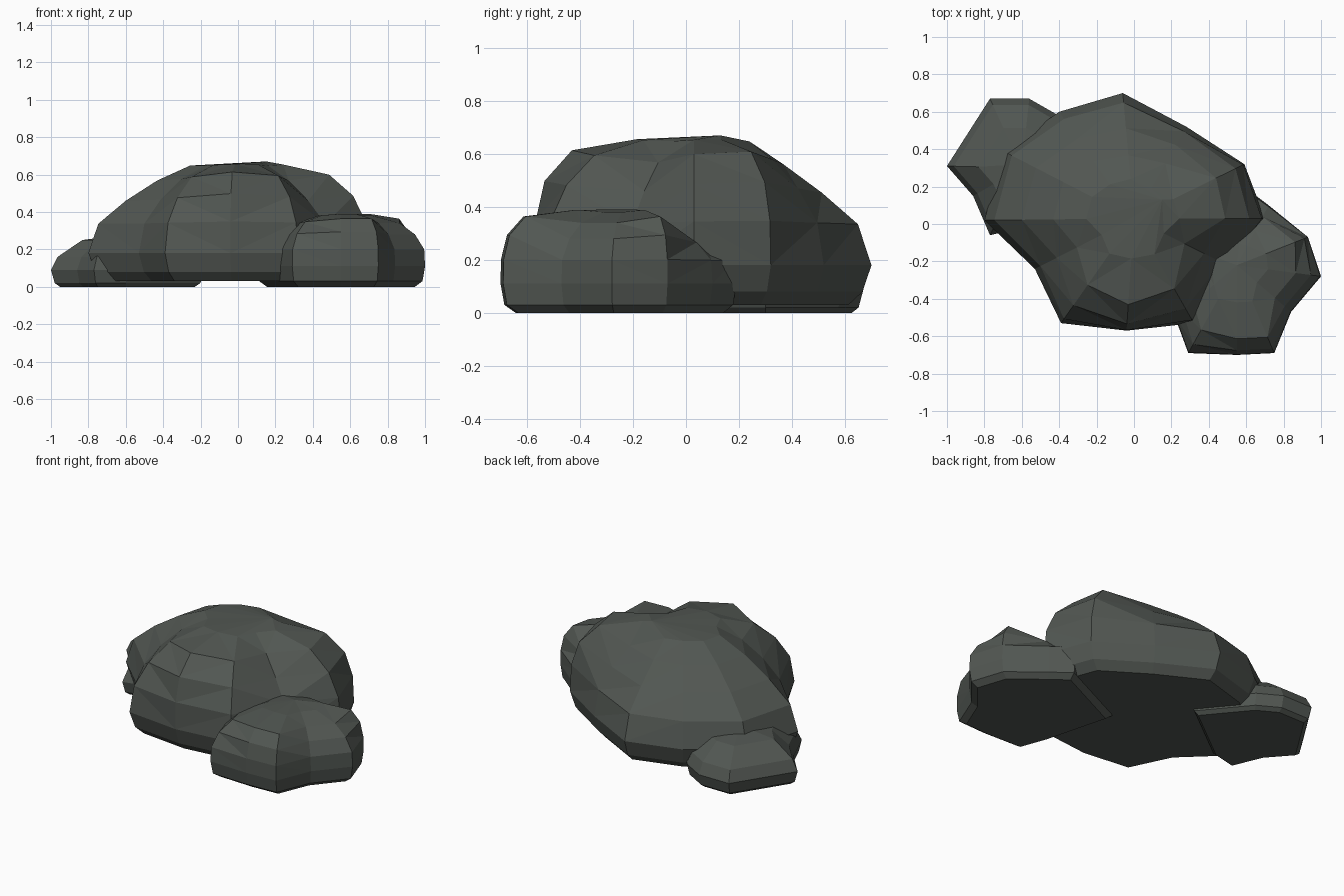
import bpy
import bmesh

cube = bpy.data.objects.get("Cube")
if cube:
    bpy.data.objects.remove(cube, do_unlink=True)

# Single dark stone colour
STONE_COLOUR = (0.083, 0.094, 0.084, 1)
stone = bpy.data.materials.new("dark stone")
stone.use_nodes = True
stone.diffuse_color = STONE_COLOUR
shader = stone.node_tree.nodes["Principled BSDF"]
shader.inputs["Base Color"].default_value = STONE_COLOUR
shader.inputs["Roughness"].default_value = 0.9


def ring_of_points(bm, outline, centre, height, scale, is_crown):
    """Shrink the outline about the centre; bulging corners stay wide and high."""
    ring = []
    for x, y, bulge in outline:
        swell = bulge * (scale - 0.3) * (1 - scale) if is_crown else 0
        reach = scale + swell
        ring.append(bm.verts.new((
            centre[0] + (x - centre[0]) * reach,
            centre[1] + (y - centre[1]) * reach,
            height + swell * 0.2)))
    return ring


def build_rock(name, outline, centre, foot, crown, peak):
    """Loft a faceted rock from its outline; layers are (height, scale)."""
    bm = bmesh.new()
    rings = []
    for height, scale in foot:
        rings.append(ring_of_points(bm, outline, centre, height, scale, False))
    for height, scale in crown:
        rings.append(ring_of_points(bm, outline, centre, height, scale, True))

    # Sides, flat underside and faceted top
    count = len(outline)
    bm.faces.new(rings[0])
    for lower, upper in zip(rings, rings[1:]):
        for i in range(count):
            j = (i + 1) % count
            bm.faces.new((lower[i], lower[j], upper[j], upper[i]))
    top = bm.verts.new(peak)
    for i in range(count):
        bm.faces.new((rings[-1][i], rings[-1][(i + 1) % count], top))

    bmesh.ops.recalc_face_normals(bm, faces=bm.faces[:])
    bmesh.ops.triangulate(bm, faces=bm.faces[:], quad_method='SHORT_EDGE')
    mesh = bpy.data.meshes.new(name)
    bm.to_mesh(mesh)
    bm.free()
    mesh.materials.append(stone)
    rock = bpy.data.objects.new(name, mesh)
    bpy.context.collection.objects.link(rock)
    return rock


# Large central boulder: steep front and left, long slopes at the back and right
build_rock(
    "main_boulder",
    outline=[(-0.06, 0.7, -0.8), (0.28, 0.52, 0), (0.59, 0.32, 1.2),
             (0.7, 0.03, 0.8), (0.5, -0.22, -0.5), (0.32, -0.53, 0.6),
             (-0.04, -0.57, 1.4), (-0.39, -0.53, 0.3), (-0.53, -0.24, -0.2),
             (-0.8, 0.02, -0.5), (-0.7, 0.39, -0.5), (-0.4, 0.6, -0.5)],
    centre=(0, 0.03),
    foot=[(0.03, 0.87), (0.08, 0.95), (0.18, 1)],
    crown=[(0.34, 0.95), (0.47, 0.8), (0.58, 0.6), (0.65, 0.33)],
    peak=(0.15, 0.13, 0.67))

# Medium rock at the front left corner, its tail tucked under the boulder
build_rock(
    "front_rock",
    outline=[(0.1, -0.05, -1.2), (0.22, -0.5, 0), (0.29, -0.69, 0.3),
             (0.55, -0.7, 1), (0.75, -0.69, 1), (0.84, -0.47, 0),
             (1, -0.28, 0), (0.93, -0.07, 1), (0.72, 0.1, -1),
             (0.6, 0.19, -2)],
    centre=(0.55, -0.22),
    foot=[(0, 0.88), (0.03, 0.97), (0.11, 1)],
    crown=[(0.2, 0.99), (0.28, 0.88), (0.34, 0.7), (0.38, 0.37)],
    peak=(0.55, -0.22, 0.39))

# Low rock at the back right corner, mostly under the boulder
build_rock(
    "back_rock",
    outline=[(-1, 0.31, 0), (-0.86, 0.15, 0), (-0.77, -0.06, 0),
             (-0.6, -0.02, 0), (-0.18, 0.3, -1), (-0.42, 0.59, 0),
             (-0.56, 0.67, 0), (-0.77, 0.67, 0)],
    centre=(-0.6, 0.3),
    foot=[(0, 0.88), (0.02, 0.95), (0.09, 1)],
    crown=[(0.16, 0.91), (0.25, 0.58)],
    peak=(-0.6, 0.32, 0.28))
